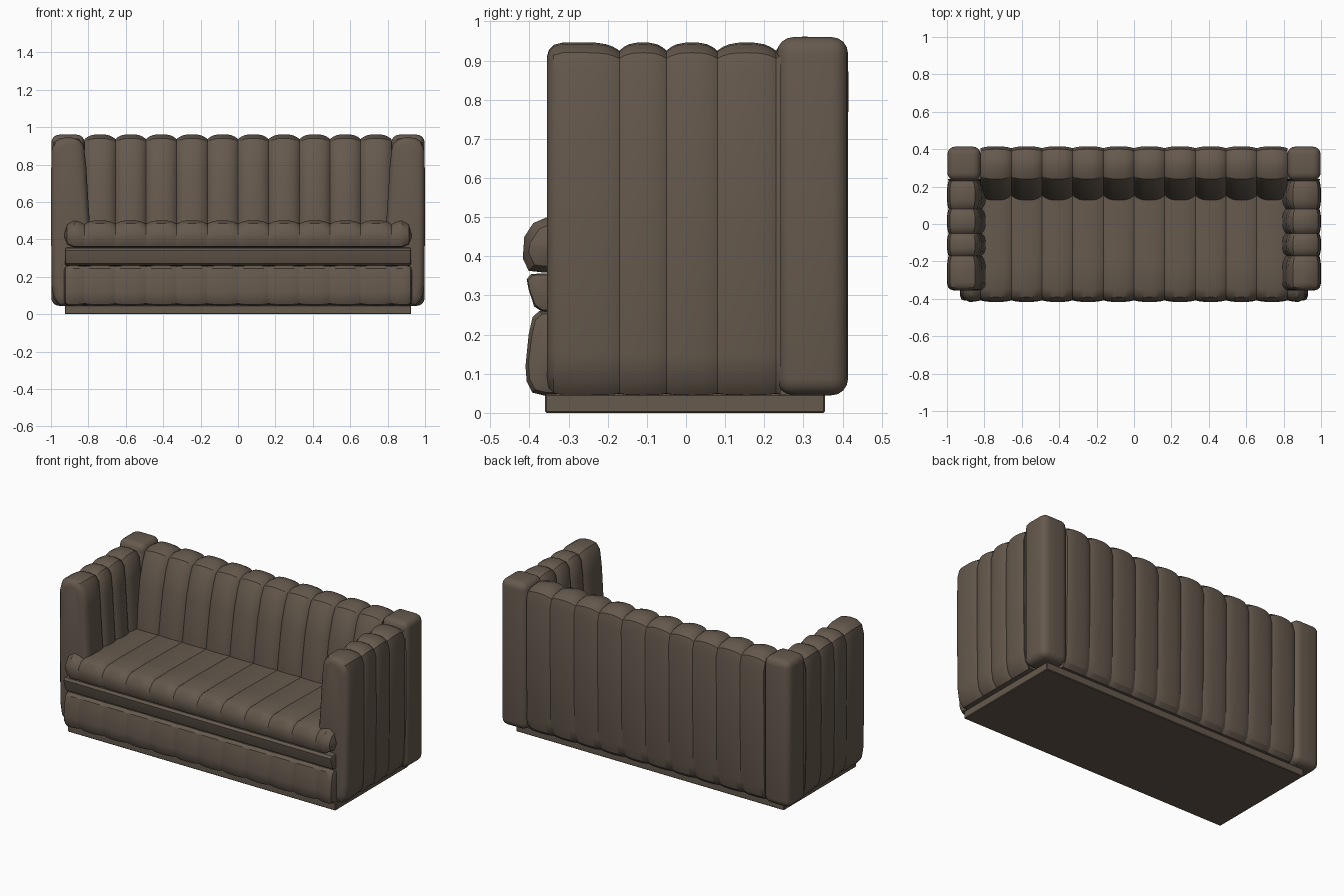
import bpy, bmesh, math

if "Cube" in bpy.data.objects:
    bpy.data.objects.remove(bpy.data.objects["Cube"])

fabric = bpy.data.materials.new("brown fabric")
fabric.diffuse_color = (0.130, 0.100, 0.074, 1)
fabric.use_nodes = True
fabric.node_tree.nodes["Principled BSDF"].inputs["Base Color"].default_value = fabric.diffuse_color


def finish(name, bm, angle=32):
    bmesh.ops.recalc_face_normals(bm, faces=bm.faces)
    me = bpy.data.meshes.new(name)
    bm.to_mesh(me)
    bm.free()
    me.materials.append(fabric)
    ob = bpy.data.objects.new(name, me)
    bpy.context.collection.objects.link(ob)
    bpy.ops.object.select_all(action='DESELECT')
    ob.select_set(True)
    bpy.context.view_layer.objects.active = ob
    bpy.ops.object.shade_smooth_by_angle(angle=math.radians(angle))
    return ob


def shrink(prof, d):
    """Pull a profile towards its centre by d on both axes."""
    out = [list(p) for p in prof]
    for k in (0, 1):
        vals = [p[k] for p in prof]
        c = (min(vals) + max(vals)) / 2
        for p in out:
            off = p[k] - c
            p[k] -= math.copysign(min(abs(off), d), off)
    return out


def mix(a, b, t):
    return [(p[0] + (q[0] - p[0]) * t, p[1] + (q[1] - p[1]) * t) for p, q in zip(a, b)]


def channels(seams, mid, seam):
    """Sections of padded channels: full at the middle, pinched at each seam."""
    secs = [(seams[0], seam)]
    for a, b in zip(seams, seams[1:]):
        for u in (-0.93, -0.8, -0.6, -0.3, 0, 0.3, 0.6, 0.8, 0.93, 1):
            secs.append((a + (b - a) * (u + 1) / 2, mix(seam, mid, 1 - abs(u) ** 3)))
    return secs


def loft(name, secs, place):
    bm = bmesh.new()
    rings = [[bm.verts.new(place(s, p)) for p in prof] for s, prof in secs]
    n = len(rings[0])
    for r, q in zip(rings, rings[1:]):
        for i in range(n):
            j = (i + 1) % n
            bm.faces.new((r[i], r[j], q[j], q[i]))
    bm.faces.new(rings[0])
    bm.faces.new(rings[-1])
    return finish(name, bm)


def box(name, lo, hi, bevel=0.0, segs=3):
    bm = bmesh.new()
    bmesh.ops.create_cube(bm, size=1)
    for v in bm.verts:
        v.co = [(lo[k] + hi[k]) / 2 + v.co[k] * (hi[k] - lo[k]) for k in range(3)]
    if bevel:
        bmesh.ops.bevel(bm, geom=bm.edges[:], offset=bevel, segments=segs,
                        profile=0.5, affect='EDGES')
    return finish(name, bm)


def along_x(s, p):
    return (s, p[0], p[1])


def rounded_ends(secs, d, half, mid):
    """Close a long part along x with rounded ends."""
    core = [s for s in secs if abs(s[0]) < half - d]
    ends = [(half - d, mid), (half - d * 0.3, shrink(mid, d * 0.3)), (half, shrink(mid, d))]
    return [(-x, p) for x, p in reversed(ends)] + core + ends


# plinth
box("plinth", (-0.925, -0.36, 0), (0.925, 0.355, 0.048), 0.004, 1)

# channelled backrest
back_mid = [(0.37, 0.045), (0.395, 0.07), (0.408, 0.13), (0.413, 0.5), (0.415, 0.87),
            (0.40, 0.93), (0.36, 0.955), (0.30, 0.962), (0.24, 0.94), (0.20, 0.88),
            (0.165, 0.75), (0.14, 0.6), (0.122, 0.45), (0.122, 0.045)]
back_seam = [(0.365, 0.05), (0.388, 0.075), (0.398, 0.13), (0.403, 0.5), (0.405, 0.86),
             (0.39, 0.91), (0.355, 0.93), (0.30, 0.936), (0.255, 0.92), (0.23, 0.87),
             (0.195, 0.75), (0.17, 0.6), (0.15, 0.45), (0.15, 0.045)]
loft("backrest", channels([-0.82 + 0.164 * i for i in range(11)], back_mid, back_seam), along_x)

# arms and back corners, mirrored
arm_mid = [(0.955, 0.045), (0.985, 0.08), (0.996, 0.15), (1.0, 0.5), (0.998, 0.87),
           (0.985, 0.92), (0.95, 0.942), (0.90, 0.946), (0.85, 0.938), (0.825, 0.905),
           (0.812, 0.8), (0.80, 0.6), (0.79, 0.45), (0.79, 0.045)]
arm_seam = [(0.95, 0.05), (0.977, 0.085), (0.987, 0.15), (0.991, 0.5), (0.989, 0.86),
            (0.975, 0.905), (0.945, 0.922), (0.90, 0.925), (0.86, 0.917), (0.842, 0.89),
            (0.834, 0.8), (0.822, 0.6), (0.812, 0.45), (0.812, 0.045)]
arm = channels([-0.335, -0.17, -0.05, 0.08, 0.23, 0.34], arm_mid, arm_seam)
arm = [s for s in arm if s[0] > -0.26 and s[0] < 0.25]
arm = [(-0.355, shrink(arm_mid, 0.035)), (-0.35, shrink(arm_mid, 0.018)),
       (-0.338, shrink(arm_mid, 0.006)), (-0.315, arm_mid)] + arm
for side, sx in (("left", -1), ("right", 1)):
    loft(side + "_arm", arm, lambda s, p: (sx * p[0], s, p[1]))
    xs = sorted((sx * 0.82, sx * 0.998))
    box(side + "_back_corner", (xs[0], 0.232, 0.045), (xs[1], 0.414, 0.96), 0.042, 4)

# seat cushion, wider in front of the arms
seat_mid = [(-0.36, 0.358), (-0.402, 0.363), (-0.417, 0.395), (-0.413, 0.45), (-0.39, 0.485),
            (-0.35, 0.502), (-0.2, 0.497), (0.2, 0.49), (0.2, 0.358)]
seat_seam = [(-0.36, 0.358), (-0.396, 0.363), (-0.408, 0.395), (-0.402, 0.44), (-0.378, 0.47),
             (-0.345, 0.482), (-0.2, 0.484), (0.2, 0.478), (0.2, 0.358)]
seat_seams = [-0.99] + [-0.82 + 0.164 * i for i in range(11)] + [0.99]
loft("seat", rounded_ends(channels(seat_seams, seat_mid, seat_seam), 0.05, 0.928, seat_mid), along_x)

# plain band under the seat
band = [(-0.33, 0.357), (-0.395, 0.355), (-0.407, 0.342), (-0.402, 0.315), (-0.388, 0.272),
        (-0.37, 0.26), (-0.33, 0.258)]
loft("front_band", rounded_ends([], 0.012, 0.926, band), along_x)

# padded front panel
panel_mid = [(-0.3, 0.262), (-0.375, 0.26), (-0.392, 0.245), (-0.402, 0.2), (-0.41, 0.12),
             (-0.407, 0.08), (-0.393, 0.052), (-0.365, 0.045), (-0.3, 0.045)]
panel_seam = [(-0.3, 0.258), (-0.372, 0.256), (-0.386, 0.242), (-0.395, 0.2), (-0.402, 0.12),
              (-0.399, 0.085), (-0.386, 0.058), (-0.362, 0.05), (-0.3, 0.05)]
loft("front_panel", rounded_ends(channels(seat_seams, panel_mid, panel_seam), 0.025, 0.93, panel_mid), along_x)
